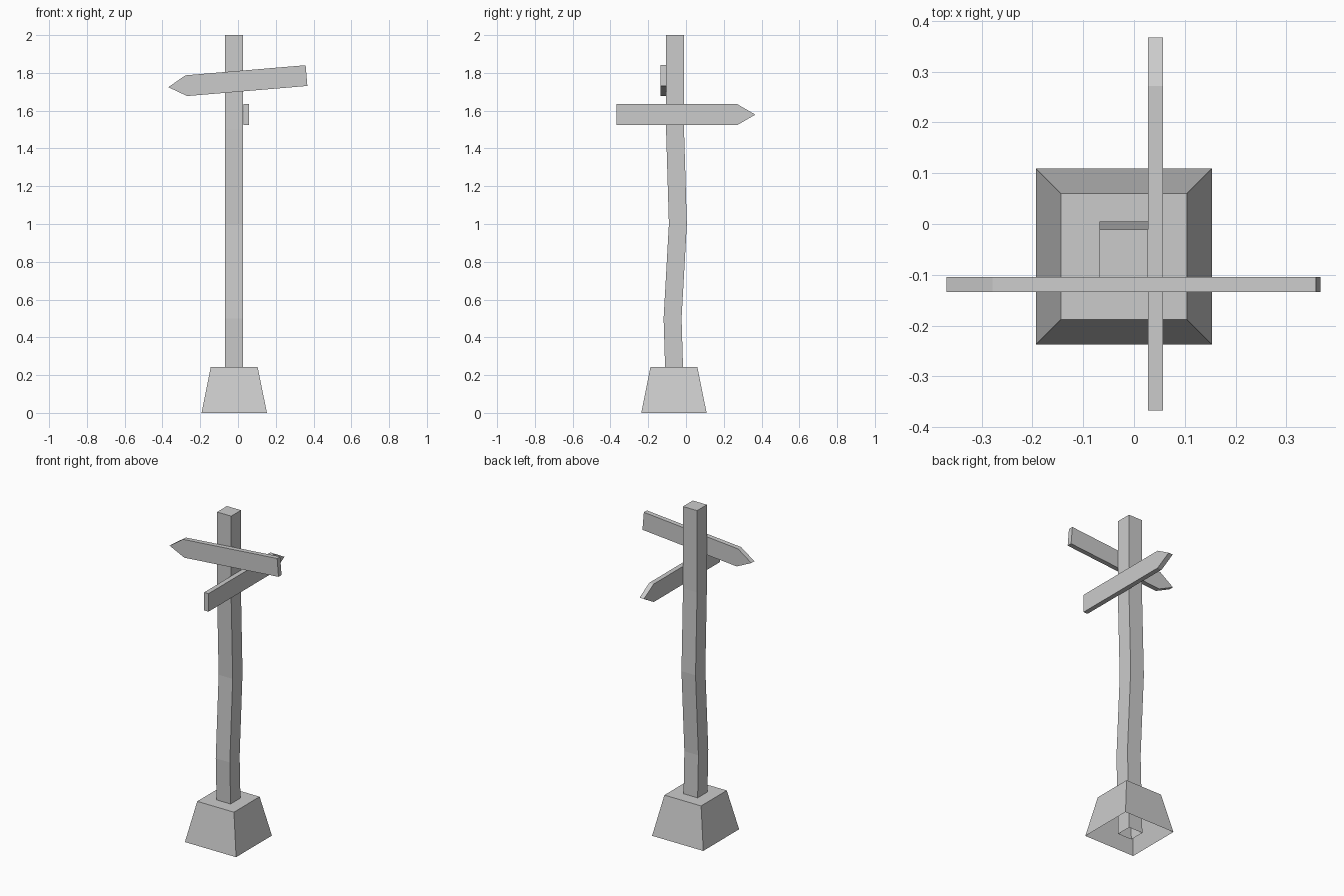
import bpy, bmesh
from math import radians
from mathutils import Matrix, Vector

if "Cube" in bpy.data.objects:
    bpy.data.objects.remove(bpy.data.objects["Cube"])


def make_object(name, bm, matrix=Matrix()):
    bmesh.ops.recalc_face_normals(bm, faces=bm.faces)
    mesh = bpy.data.meshes.new(name)
    bm.to_mesh(mesh)
    bm.free()
    mesh.transform(matrix)
    obj = bpy.data.objects.new(name, mesh)
    bpy.context.collection.objects.link(obj)
    return obj


def square_loft(name, sections):
    """Square rings (x, y, z, half width) joined upward: closed top, open bottom."""
    bm = bmesh.new()
    corners = ((-1, -1), (1, -1), (1, 1), (-1, 1))
    rings = [[bm.verts.new((x + h * i, y + h * j, z)) for i, j in corners]
             for x, y, z, h in sections]
    for low, high in zip(rings, rings[1:]):
        for k in range(4):
            n = (k + 1) % 4
            bm.faces.new((low[k], low[n], high[n], high[k]))
    bm.faces.new(rings[-1])
    return make_object(name, bm)


def arrow_board(name, matrix):
    """Board in the local xz plane, pointing to -x."""
    length, height, thick, tip = 0.367, 0.055, 0.0147, 0.272
    outline = ((-length, 0), (-tip, -height), (length, -height),
               (length, height), (-tip, height))
    bm = bmesh.new()
    face = bm.faces.new([bm.verts.new((x, -thick, z)) for x, z in outline])
    extruded = bmesh.ops.extrude_face_region(bm, geom=[face], use_keep_orig=True)
    moved = [v for v in extruded["geom"] if isinstance(v, bmesh.types.BMVert)]
    bmesh.ops.translate(bm, verts=moved, vec=Vector((0, 2 * thick, 0)))
    return make_object(name, bm, matrix)


# Tapered foot, hollow underneath
square_loft("base", [(-0.02, -0.064, 0, 0.173), (-0.02, -0.064, 0.243, 0.124)])

# Slightly crooked post
bends = ((0, -0.056), (0.5, -0.071), (1, -0.043), (1.5, -0.058), (2, -0.058))
square_loft("post", [(-0.02, y, z, 0.0475) for z, y in bends])

# Tilted board on the front, level board on the right side
arrow_board("front_sign", Matrix.Translation((-0.003, -0.119, 1.755))
            @ Matrix.Rotation(radians(-4.8), 4, 'Y'))
arrow_board("side_sign", Matrix.Translation((0.0425, 0, 1.579))
            @ Matrix.Rotation(radians(-90), 4, 'Z'))
